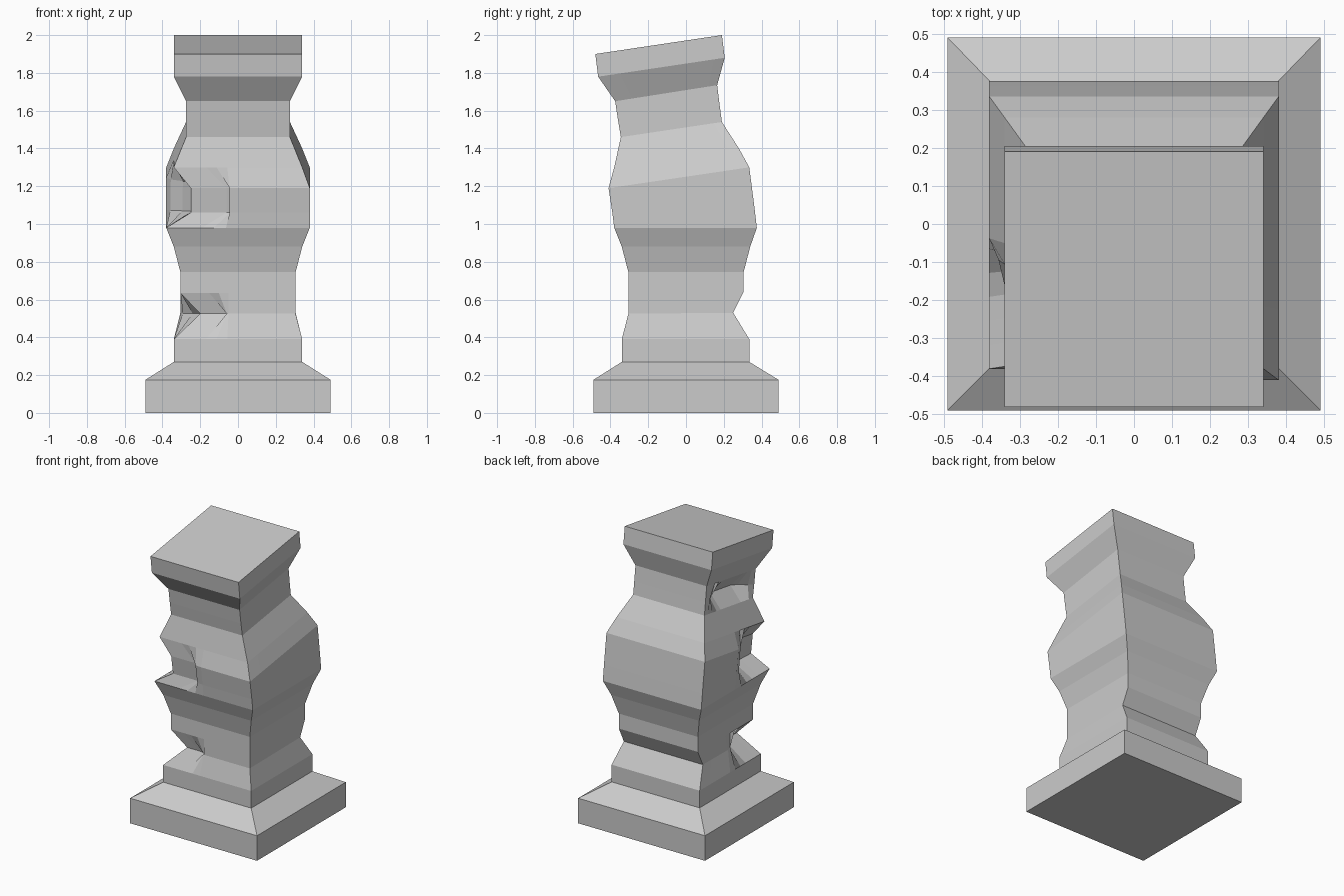
import bpy, bmesh
from mathutils import Vector

if "Cube" in bpy.data.objects:
    bpy.data.objects.remove(bpy.data.objects["Cube"])

N = 12  # segments along each side, fine enough for the chips

# rings: half width, front y, front z, back y, back z
rings = [
    (.49, -.49, 0, .49, 0),
    (.49, -.49, .175, .49, .175),
    (.34, -.34, .27, .335, .27),
    (.34, -.34, .39, .335, .39),
    (.305, -.305, .525, .25, .53),
    (.305, -.305, .635, .305, .64),
    (.305, -.305, .745, .305, .745),
    (.34, -.34, .88, .34, .88),
    (.38, -.38, .98, .375, .98),
    (.38, -.39, 1.06, .362, 1.09),
    (.38, -.41, 1.19, .335, 1.30),
    (.34, -.38, 1.30, .28, 1.40),
    (.275, -.345, 1.46, .19, 1.54),
    (.275, -.36, 1.55, .178, 1.63),
    (.275, -.375, 1.65, .165, 1.735),
    (.34, -.465, 1.78, .205, 1.88),
    (.34, -.48, 1.90, .19, 2.0),
]

# chips: ring index -> centre (x, y), radius, push (x, y)
chips = {
    4: ((-.305, -.305), .26, (.105, .03)),
    9: ((-.38, -.39), .36, (.13, .03)),
    10: ((-.38, -.41), .36, (.13, .03)),
    13: ((-.275, -.11), .24, (.09, 0)),
}


def ring_points(i):
    w, yf, zf, yb, zb = rings[i]
    corners = [Vector((-w, yf, zf)), Vector((w, yf, zf)),
               Vector((w, yb, zb)), Vector((-w, yb, zb))]
    pts = [corners[s].lerp(corners[(s + 1) % 4], k / N)
           for s in range(4) for k in range(N)]
    if i in chips:
        (cx, cy), r, (px, py) = chips[i]
        for p in pts:
            d = ((p.x - cx) ** 2 + (p.y - cy) ** 2) ** .5
            f = min(1, max(0, 2 * (1 - d / r)))
            f = f * f * (3 - 2 * f)
            p.x += px * f
            p.y += py * f
    return pts


# square pedestal lofted through the rings, bending forward at the top
bm = bmesh.new()
loops = [[bm.verts.new(p) for p in ring_points(i)] for i in range(len(rings))]
for a, b in zip(loops, loops[1:]):
    for k in range(4 * N):
        m = (k + 1) % (4 * N)
        bm.faces.new((a[k], a[m], b[m], b[k]))
bm.faces.new(loops[0][::-1])
bm.faces.new(loops[-1])
bmesh.ops.recalc_face_normals(bm, faces=bm.faces)
mesh = bpy.data.meshes.new("chipped_pedestal")
bm.to_mesh(mesh)
bm.free()
bpy.context.collection.objects.link(bpy.data.objects.new("chipped_pedestal", mesh))
